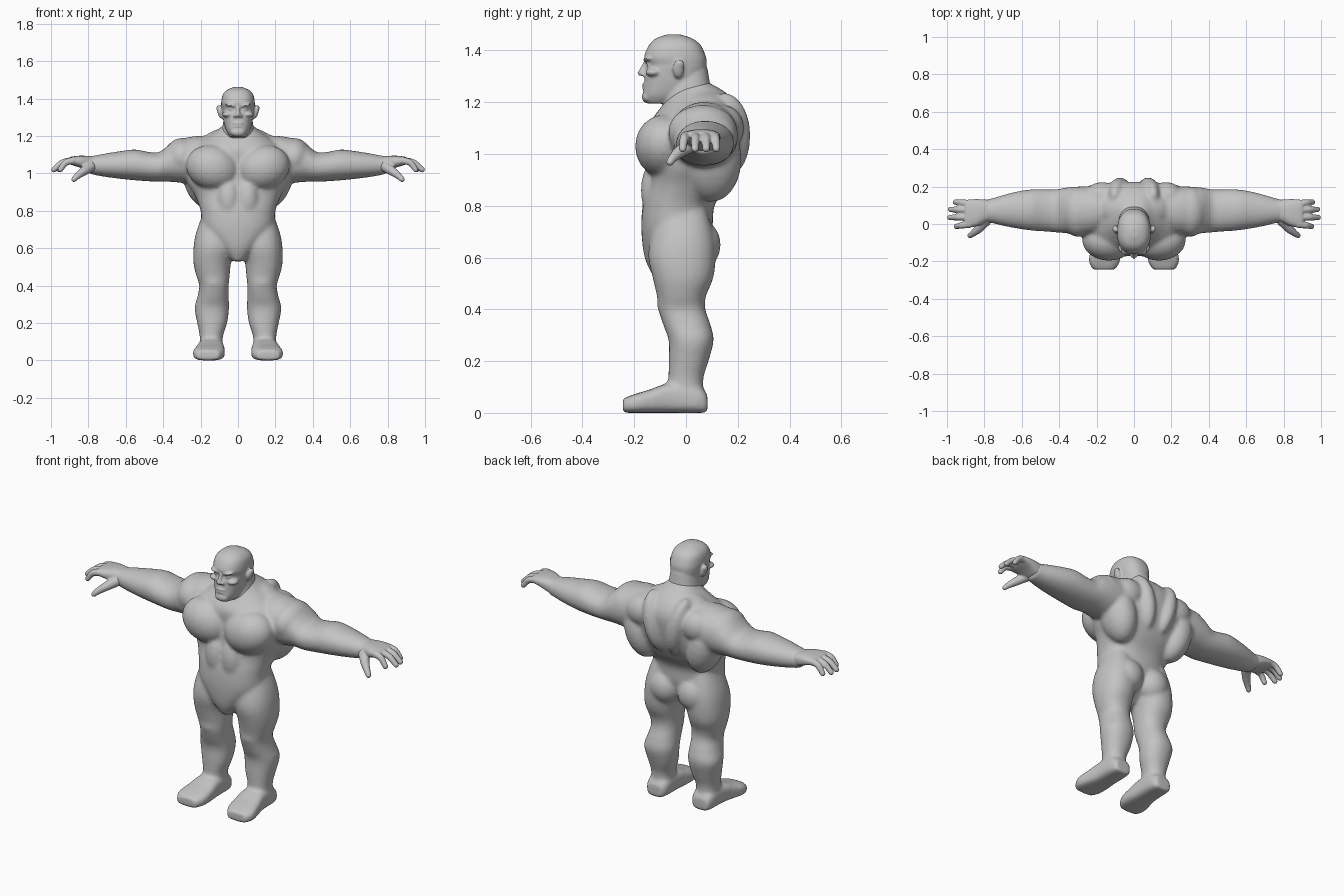
import bpy, bmesh, math
from mathutils import Vector, Matrix

cube = bpy.data.objects.get("Cube")
if cube:
    bpy.data.objects.remove(cube)

SKIN = (0.55, 0.55, 0.55, 1.0)
skin = bpy.data.materials.new("grey_skin")
skin.use_nodes = True
skin.diffuse_color = SKIN
skin.node_tree.nodes["Principled BSDF"].inputs["Base Color"].default_value = SKIN

AXES = {"x": (1, 2, 0), "y": (0, 2, 1), "z": (0, 1, 2)}
BOTH = (1, -1)


def spline(rows, steps=5):
    """Pass a smooth curve through rows of numbers."""
    rows = [Vector(r) for r in rows]
    out = []
    for i in range(len(rows) - 1):
        p, q = rows[i], rows[i + 1]
        before = rows[max(i - 1, 0)]
        after = rows[min(i + 2, len(rows) - 1)]
        m, n = (q - before) / 2, (after - p) / 2
        for k in range(steps):
            t = k / steps
            out.append(p + m * t + (q - p) * (3 * t**2) - (m * 2 + n) * t**2
                       + (p - q) * (2 * t**3) + (m + n) * t**3)
    return out + [rows[-1]]


def rounded(value, power):
    return math.copysign(abs(value) ** (2 / power), value)


def loft(bm, axis, sections, power=2.3, sides=(1,), count=40):
    """Skin sections of (position, low, high, low, high) along an axis."""
    a_axis, b_axis, t_axis = AXES[axis]
    for side in sides:
        rings = []
        for pos, a_low, a_high, b_low, b_high in spline(sections):
            ring = []
            for k in range(count):
                angle = math.tau * k / count
                co = Vector()
                co[t_axis] = pos
                co[a_axis] = (a_low + a_high + (a_high - a_low) * rounded(math.cos(angle), power)) / 2
                co[b_axis] = (b_low + b_high + (b_high - b_low) * rounded(math.sin(angle), power)) / 2
                co.x *= side
                ring.append(bm.verts.new(co))
            rings.append(ring)
        for lower, upper in zip(rings, rings[1:]):
            for k in range(count):
                n = (k + 1) % count
                bm.faces.new((lower[k], lower[n], upper[n], upper[k]))
        bm.faces.new(rings[0])
        bm.faces.new(rings[-1])


def column(bm, sections, power=2.3):
    """Upright loft centred on x, from (z, half width, front, back)."""
    loft(bm, "z", [(z, -w, w, front, back) for z, w, front, back in sections], power)


def blob(bm, centre, radii, sides=BOTH, turn=0.0, detail=3):
    """Ellipsoid, optionally rolled about the front axis, on one or both sides."""
    for side in sides:
        place = (Matrix.Translation((centre[0] * side, centre[1], centre[2]))
                 @ Matrix.Rotation(turn * side, 4, "Y") @ Matrix.Diagonal((*radii, 1)))
        bmesh.ops.create_icosphere(bm, subdivisions=detail, radius=1, matrix=place)


def chain(bm, points, sides=BOTH):
    """Rounded tapering limb through points of (x, y, z, radius)."""
    for x, y, z, r in spline(points, 8):
        blob(bm, (x, y, z), (r, r, r), sides, detail=2)


def finish(name, bm, voxel, smoothing):
    """Fuse the overlapping volumes into one soft skin."""
    bmesh.ops.recalc_face_normals(bm, faces=bm.faces)
    mesh = bpy.data.meshes.new(name)
    bm.to_mesh(mesh)
    bm.free()
    mesh.materials.append(skin)
    obj = bpy.data.objects.new(name, mesh)
    bpy.context.collection.objects.link(obj)
    fuse = obj.modifiers.new("fuse", "REMESH")
    fuse.mode = "VOXEL"
    fuse.voxel_size = voxel
    fuse.use_smooth_shade = True
    soften = obj.modifiers.new("soften", "SMOOTH")
    soften.factor = 0.5
    soften.iterations = smoothing
    return obj


# Torso
body = bmesh.new()
column(body, [
    (.53, .03, -.13, -.03), (.6, .1, -.16, .06), (.7, .185, -.172, .1),
    (.8, .2, -.168, .11), (.88, .23, -.15, .16), (.96, .275, -.14, .2),
    (1.05, .285, -.13, .22), (1.13, .25, -.13, .225), (1.19, .17, -.09, .2),
    (1.24, .1, -.06, .15), (1.28, .06, -.04, .08)])

# Chest, back, shoulder and seat muscles
blob(body, (.135, -.085, 1.03), (.145, .112, .12), turn=-.3)
blob(body, (.3, .065, 1.085), (.095, .135, .105))
blob(body, (.2, .1, .98), (.095, .115, .17), turn=.25)
blob(body, (.075, .15, 1.07), (.06, .1, .17), turn=.2)
blob(body, (.17, .14, 1.1), (.1, .085, .09))
blob(body, (.09, .08, 1.19), (.12, .08, .05), turn=.3)
blob(body, (.09, .045, .65), (.095, .09, .1))
blob(body, (.05, -.1, .86), (.07, .075, .13))

# Arms
loft(body, "x", [
    (.12, -.02, .19, .99, 1.2), (.22, -.06, .2, .95, 1.2), (.3, -.06, .2, .95, 1.185),
    (.36, -.05, .195, .955, 1.16), (.42, -.045, .185, .955, 1.115),
    (.48, -.04, .185, .958, 1.115), (.55, -.035, .185, .963, 1.128),
    (.62, -.025, .175, .97, 1.12), (.7, -.01, .155, .98, 1.108),
    (.76, .005, .137, .99, 1.097), (.8, .01, .13, 1.0, 1.09)], 2.1, BOTH)

# Legs
loft(body, "z", [
    (.78, .06, .19, -.1, .08), (.68, .015, .225, -.135, .11), (.6, .02, .238, -.145, .115),
    (.52, .038, .238, -.128, .105), (.45, .045, .222, -.112, .077),
    (.4, .05, .207, -.107, .075), (.34, .05, .217, -.088, .095),
    (.28, .048, .232, -.067, .107), (.2, .058, .218, -.067, .087),
    (.13, .08, .205, -.068, .067), (.05, .085, .205, -.07, .07)], 2.2, BOTH)
blob(body, (.13, -.075, .42), (.05, .038, .045))

# Feet
loft(body, "y", [
    (.083, .1, .19, 0, .07), (.05, .08, .207, 0, .1), (-.06, .075, .215, 0, .115),
    (-.14, .07, .232, 0, .09), (-.2, .075, .242, 0, .072), (-.244, .1, .22, 0, .055)],
    3.2, BOTH)
finish("body", body, 0.009, 12)

# Head and neck
head = bmesh.new()
column(head, [
    (1.195, .04, -.15, -.04), (1.225, .062, -.165, .03), (1.27, .076, -.161, .06),
    (1.32, .084, -.158, .077), (1.345, .087, -.151, .08), (1.375, .09, -.162, .077),
    (1.42, .082, -.143, .057), (1.447, .058, -.115, .022), (1.462, .02, -.07, -.025)], 2.4)
column(head, [
    (1.1, .11, -.06, .15), (1.18, .1, -.088, .13), (1.24, .085, -.085, .1),
    (1.33, .07, -.07, .083)])

# Facial features
blob(head, (.037, -.147, 1.364), (.034, .019, .009), turn=-.2)
blob(head, (.035, -.141, 1.342), (.016, .012, .008))
blob(head, (.055, -.125, 1.315), (.03, .032, .016))
chain(head, [(0, -.153, 1.36, .009), (0, -.164, 1.335, .01), (0, -.176, 1.312, .012)], (1,))
blob(head, (.014, -.164, 1.308), (.011, .012, .009))
blob(head, (0, -.157, 1.268), (.03, .014, .006), (1,))
blob(head, (0, -.156, 1.253), (.027, .014, .006), (1,))
blob(head, (0, -.148, 1.22), (.04, .023, .024), (1,))

# Ears
blob(head, (.096, -.03, 1.328), (.014, .022, .037), turn=.25)
blob(head, (.103, -.024, 1.345), (.012, .017, .02), turn=.3)
finish("head", head, 0.0055, 4)

# Palms
hands = bmesh.new()
loft(hands, "x", [
    (.74, .02, .125, 1.005, 1.085), (.79, .01, .13, 1.01, 1.092),
    (.84, -.012, .133, 1.03, 1.095), (.89, -.018, .13, 1.045, 1.09),
    (.905, -.01, .122, 1.055, 1.083)], 2.6, BOTH)

# Fingers as (knuckle y, tip y, tip x)
for knuckle, tip, reach in ((-.002, -.013, .95), (.037, .035, .985),
                            (.076, .078, .982), (.11, .117, .955)):
    bend = (.89 + reach) / 2
    chain(hands, [(.88, knuckle, 1.068, .02), (bend, (knuckle + tip) / 2, 1.058, .018),
                  (reach, tip, 1.02, .015)])

# Thumbs
chain(hands, [(.79, .02, 1.035, .03), (.83, -.025, 1.008, .024),
              (.86, -.05, .985, .018), (.877, -.062, .968, .015)])
finish("hands", hands, 0.005, 4)
